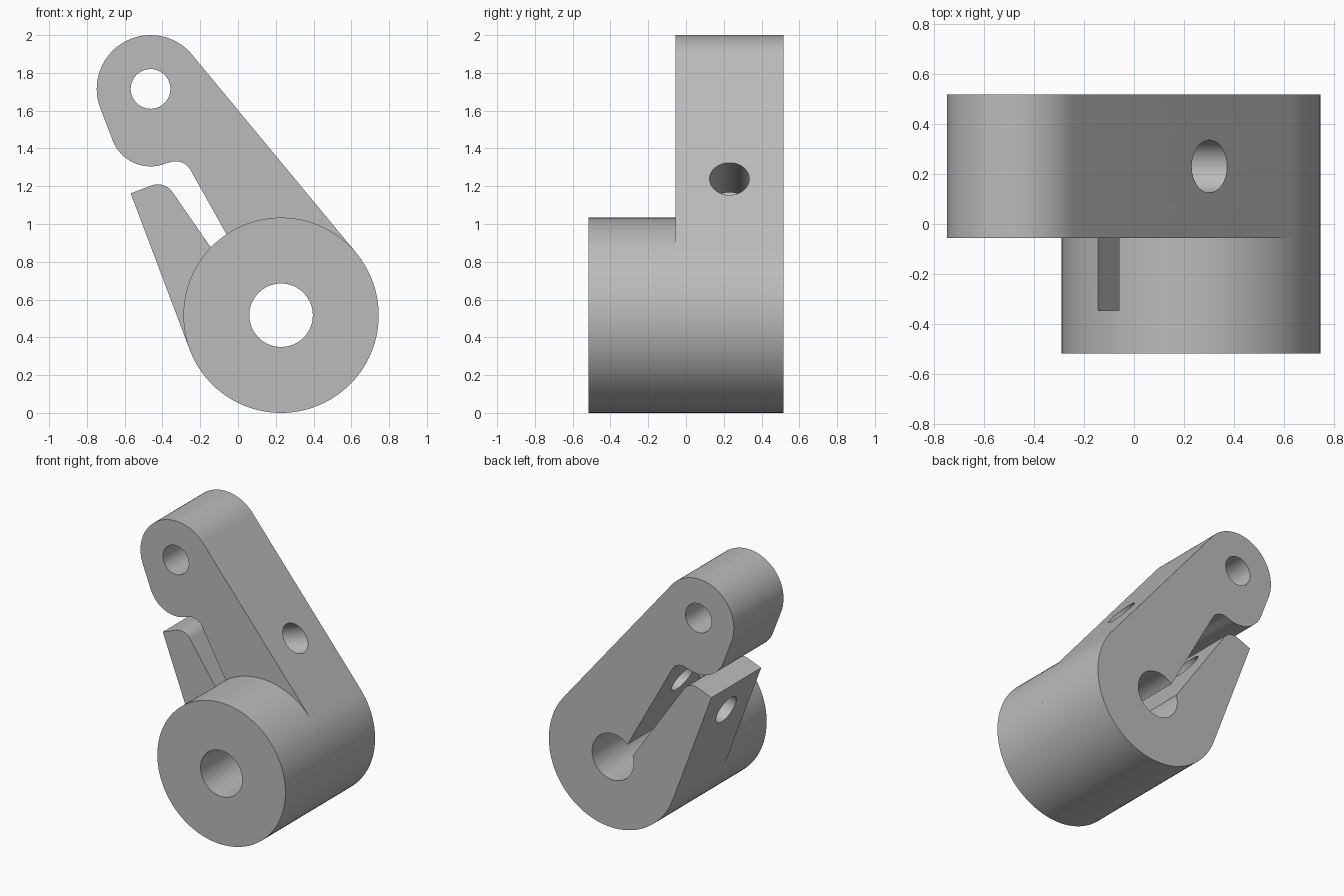
import bpy, bmesh
from math import radians, cos, sin, pi
from mathutils import Vector

cube = bpy.data.objects.get("Cube")
if cube:
    bpy.data.objects.remove(cube, do_unlink=True)

metal = bpy.data.materials.new("plain_grey_metal")
metal.use_nodes = True
grey = (0.5, 0.5, 0.5, 1)
metal.diffuse_color = grey
metal.node_tree.nodes["Principled BSDF"].inputs["Base Color"].default_value = grey

# Key dimensions in the x-z plane
HUB, HUB_R, BORE_R = (0.228, 0.517), 0.517, 0.168
PIVOT, PIVOT_R, PIN_R = (-0.463, 1.715), 0.285, 0.105
BACK, STEP, FRONT, SLOT_END = 0.517, -0.056, -0.517, -0.345
EDGE, FLANK = 39.6, 200.6      # outward directions of the two long sides


def arc(centre, radius, start, end):
    """Points along an arc, angles in degrees."""
    n = max(6, round(abs(end - start) / 4))
    angles = [radians(start + (end - start) * i / n) for i in range(n + 1)]
    return [(centre[0] + radius * cos(a), centre[1] + radius * sin(a)) for a in angles]


def circle(centre, radius):
    return arc(centre, radius, 0, 360)[:-1]


def extrude(name, outline, y0, y1):
    """Solid made by pushing an x-z outline along y."""
    bm = bmesh.new()
    face = bm.faces.new([bm.verts.new((x, y0, z)) for x, z in outline])
    moved = bmesh.ops.extrude_face_region(bm, geom=[face])["geom"]
    bmesh.ops.translate(bm, vec=(0, y1 - y0, 0),
                        verts=[v for v in moved if isinstance(v, bmesh.types.BMVert)])
    bmesh.ops.recalc_face_normals(bm, faces=bm.faces)
    mesh = bpy.data.meshes.new(name)
    bm.to_mesh(mesh)
    bm.free()
    obj = bpy.data.objects.new(name, mesh)
    bpy.context.collection.objects.link(obj)
    mesh.materials.append(metal)
    return obj


def cut(obj, cutter):
    cutter.hide_render = True
    bpy.context.view_layer.objects.active = obj
    mod = obj.modifiers.new("cut", "BOOLEAN")
    mod.operation, mod.solver, mod.object = "DIFFERENCE", "EXACT", cutter
    bpy.ops.object.modifier_apply(modifier=mod.name)
    bpy.data.objects.remove(cutter, do_unlink=True)


def smooth(obj):
    bpy.ops.object.select_all(action="DESELECT")
    obj.select_set(True)
    bpy.context.view_layer.objects.active = obj
    bpy.ops.object.shade_smooth_by_angle(angle=radians(25))


# Clamp arm: lever, slot open to the bore, and clamping tab in one outline
outline = (
    arc(PIVOT, PIVOT_R, EDGE, FLANK)
    + arc((-0.463, 1.52), 0.215, FLANK, 290.6)
    + arc((-0.33, 1.242), 0.09, 110.6, 29.4)
    + arc(HUB, BORE_R, 134, -198)
    + arc((-0.425, 1.115), 0.095, 35, 110.6)
    + [(-0.568, 1.162)]
    + arc(HUB, HUB_R, FLANK, EDGE + 360)
)
arm = extrude("clamp_arm", outline, STEP, BACK)
cut(arm, extrude("pin_cutter", circle(PIVOT, PIN_R), -1, 1))

# Screw hole square to the tab flank
screw = extrude("screw_cutter", circle((0, 0), 0.105), -1, 1)
axis = Vector((cos(radians(FLANK)), 0, sin(radians(FLANK))))
screw.rotation_euler = axis.to_track_quat("Y", "Z").to_euler()
screw.location = (0.305, 0.23, 1.24)
bpy.context.view_layer.update()
cut(arm, screw)
smooth(arm)

# Hub boss in front of the arm, with the slot running part way into it
hub = extrude("hub_boss", circle(HUB, HUB_R), FRONT, STEP)
cut(hub, extrude("bore_cutter", circle(HUB, BORE_R), -1, 1))
wedge = [(-0.25, 1.287), (0.111, 0.638), (0.16, 0.55), (0.068, 0.569), (-0.347, 1.169)]
cut(hub, extrude("slot_cutter", wedge, SLOT_END, 0.2))
smooth(hub)
